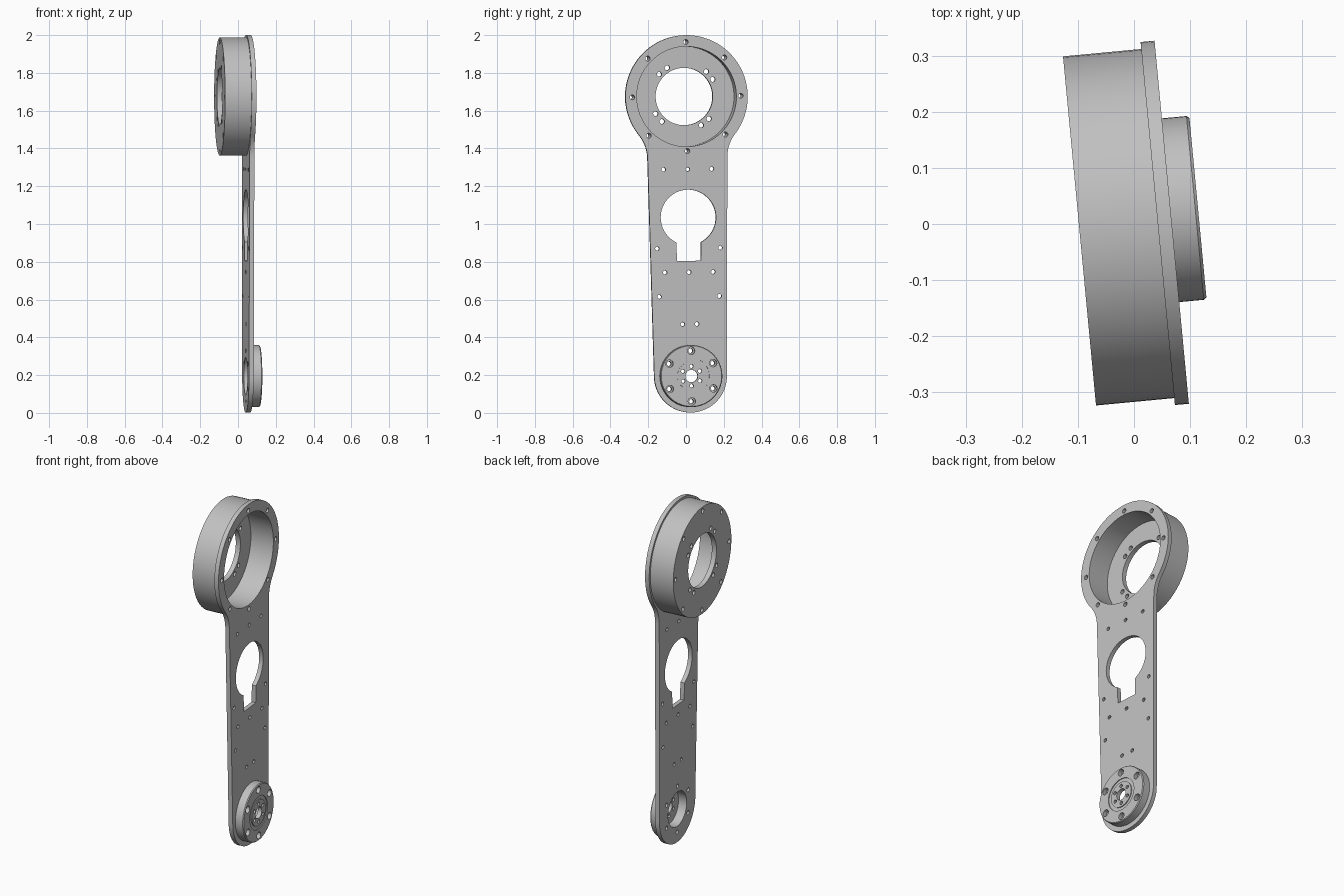
import bpy, bmesh
from math import sin, cos, pi, radians, atan2
from mathutils import Matrix

if "Cube" in bpy.data.objects:
    bpy.data.objects.remove(bpy.data.objects["Cube"])

metal = bpy.data.materials.new("grey metal")
metal.use_nodes = True
GREY = (0.53, 0.53, 0.53, 1)
metal.diffuse_color = GREY
metal.node_tree.nodes["Principled BSDF"].inputs["Base Color"].default_value = GREY

# The whole arm is turned slightly about z and leans slightly to one side
PLACE = (Matrix.Translation((0.04, 0.025, 0)) @ Matrix.Rotation(radians(5.4), 4, 'Z')
         @ Matrix.Rotation(0.0145, 4, 'X'))
TOP, LOW = 1.675, 0.195      # heights of the two joint centres


def arc(v, w, r, a0, a1, n):
    return [(v + r * cos(a0 + (a1 - a0) * i / n), w + r * sin(a0 + (a1 - a0) * i / n))
            for i in range(n + 1)]


def circle(v, w, r, n=20):
    return arc(v, w, r, 0, 2 * pi, n)[:-1]


def ring_of_holes(w, radius, r, count, start=0.0):
    step = 2 * pi / count
    return [circle(radius * cos(start + i * step), w + radius * sin(start + i * step), r, 16)
            for i in range(count)]


def layer(name, u0, u1, loops, shrink_rim=0):
    """Flat profile with holes, extruded along x; the rim can be drawn in at u1."""
    bm = bmesh.new()
    for loop in loops:
        vs = [bm.verts.new((u0, v, w)) for v, w in loop]
        for a, b in zip(vs, vs[1:] + vs[:1]):
            bm.edges.new((a, b))
    bmesh.ops.triangle_fill(bm, use_beauty=True, edges=bm.edges[:], normal=(1, 0, 0))
    ext = bmesh.ops.extrude_face_region(bm, geom=bm.faces[:], use_keep_orig=True)
    new = [g for g in ext["geom"] if isinstance(g, bmesh.types.BMVert)]
    bmesh.ops.translate(bm, verts=new, vec=(u1 - u0, 0, 0))
    if shrink_rim:
        for p in new:
            dist = (p.co.y ** 2 + (p.co.z - LOW) ** 2) ** 0.5
            if dist > 0.16:
                k = 1 - shrink_rim / dist
                p.co.y *= k
                p.co.z = LOW + (p.co.z - LOW) * k
    bmesh.ops.recalc_face_normals(bm, faces=bm.faces[:])
    mesh = bpy.data.meshes.new(name)
    bm.to_mesh(mesh)
    bm.free()
    mesh.materials.append(metal)
    ob = bpy.data.objects.new(name, mesh)
    bpy.context.collection.objects.link(ob)
    ob.matrix_world = PLACE
    bpy.ops.object.select_all(action='DESELECT')
    ob.select_set(True)
    bpy.context.view_layer.objects.active = ob
    bpy.ops.object.shade_smooth_by_angle(angle=radians(30))


# Arm plate outline: big head, concave neck fillets, tapering shank, round foot
R_HEAD, R_FOOT, R_NECK, HALF = 0.325, 0.193, 0.2, 0.212
drop = ((R_HEAD + R_NECK) ** 2 - (HALF + R_NECK) ** 2) ** 0.5
touch = atan2(drop, HALF + R_NECK)
right_neck = arc(HALF + R_NECK, TOP - drop, R_NECK, pi, pi - touch, 10)
left_neck = [(-v, w) for v, w in reversed(right_neck)]
outline = (arc(0, TOP, R_HEAD, -touch, pi + touch, 64) + left_neck[1:]
           + arc(0, LOW, R_FOOT, pi, 2 * pi, 40) + right_neck[:-1])

# Keyhole window
slot = 0.066
ang = atan2(-0.131, slot)
keyhole = arc(0, 1.035, 0.147, ang, pi - ang, 48) + [(-slot + 0.003, 0.805), (slot - 0.003, 0.805)]

# Small drilled holes, mirrored about the centre line
drilled = []
for v, w in [(0.128, 1.29), (0.168, 0.872), (0.128, 0.745), (0.16, 0.617), (0.038, 0.47)]:
    drilled += [circle(s * v, w, 0.011, 12) for s in (-1, 1)]
drilled += [circle(0, w, 0.011, 12) for w in (1.29, 0.745)]

head_bolts = ring_of_holes(TOP, 0.2885, 0.013, 8, pi / 2)
foot_bolts = ring_of_holes(LOW, 0.134, 0.012, 6, pi / 2)
foot_sinks = ring_of_holes(LOW, 0.134, 0.02, 6, pi / 2)
hub_holes = ring_of_holes(LOW, 0.052, 0.01, 6, pi / 2)
bore = circle(0, TOP, 0.265, 64)
barrel = circle(0, TOP, 0.3125, 64)
foot_bore = circle(0, LOW, 0.1, 48)
disc = circle(0, LOW, 0.1645, 64)
shaft = circle(0, LOW, 0.033, 24)

layer("arm_plate", 0, 0.025, [outline, bore, keyhole, foot_bore] + drilled + head_bolts + foot_bolts)

# Motor cup: wall and pierced floor
layer("cup_wall", -0.112, 0, [barrel, bore] + head_bolts)
floor_holes = [h for a in (30, 47.5) for h in ring_of_holes(TOP, 0.177, 0.013, 4, radians(a))]
layer("cup_floor", -0.14, -0.112, [barrel, circle(0, TOP, 0.152, 48)] + head_bolts + floor_holes)

# Joint disc: hollow back, web, rounded face with a shallow ring groove around the hub
layer("disc_back", 0.025, 0.05, [disc, foot_bore] + foot_bolts)
layer("disc_web", 0.05, 0.069, [disc, shaft] + foot_sinks + hub_holes)
layer("disc_face", 0.069, 0.074, [disc, circle(0, LOW, 0.095, 48)] + foot_sinks, 0.004)
layer("disc_hub", 0.069, 0.074, [circle(0, LOW, 0.075, 40), shaft] + hub_holes)
